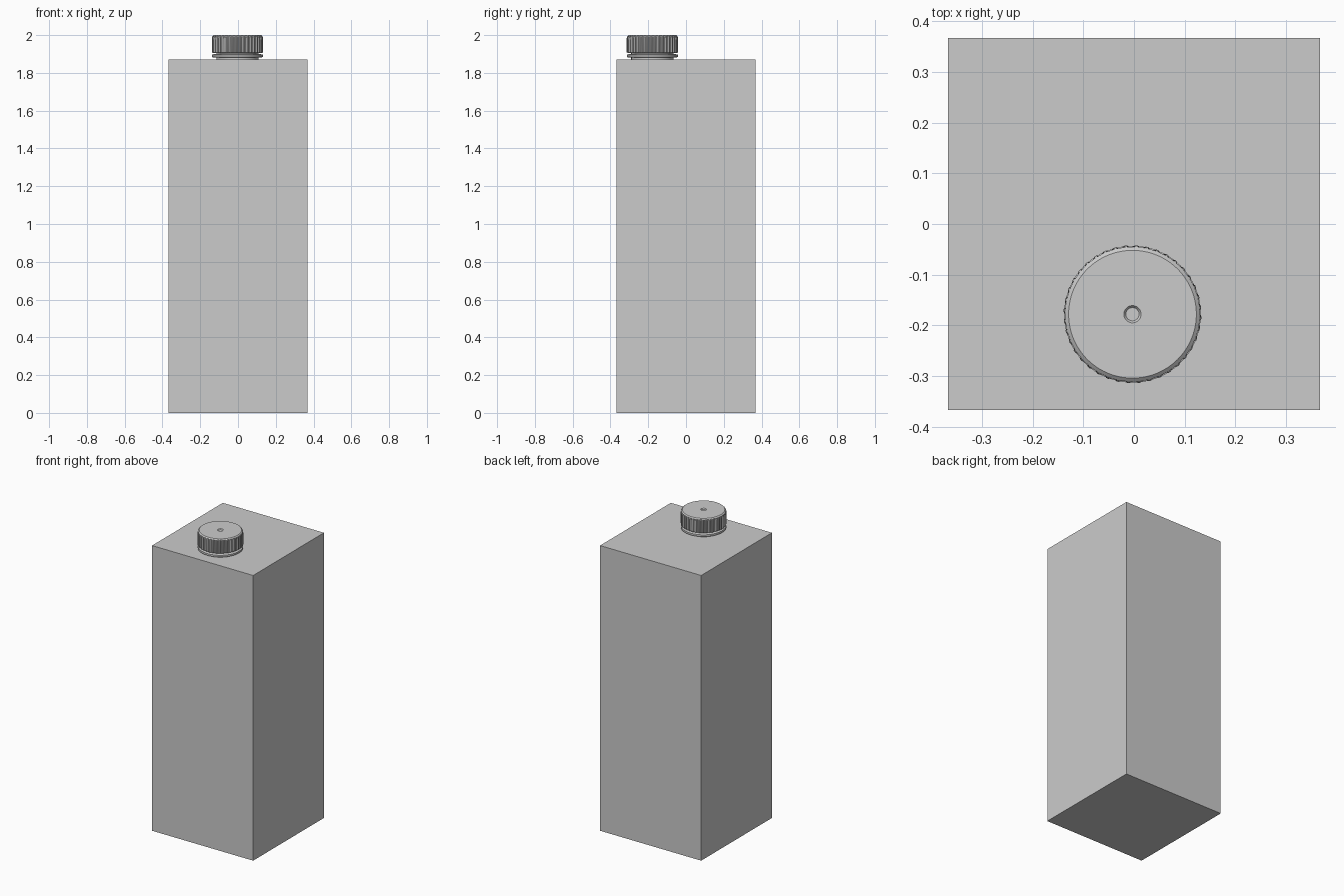
import bpy, bmesh, math

cube = bpy.data.objects.get("Cube")
if cube:
    bpy.data.objects.remove(cube)

grey = bpy.data.materials.new("carton grey")
grey.use_nodes = True
grey.diffuse_color = (0.6, 0.6, 0.6, 1)
grey.node_tree.nodes["Principled BSDF"].inputs["Base Color"].default_value = (0.6, 0.6, 0.6, 1)

BODY_TOP = 1.872
CAP_X, CAP_Y = -0.003, -0.178
RIBS = 40


def finish(name, bm, smooth=True):
    bmesh.ops.recalc_face_normals(bm, faces=bm.faces)
    mesh = bpy.data.meshes.new(name)
    bm.to_mesh(mesh)
    bm.free()
    mesh.materials.append(grey)
    obj = bpy.data.objects.new(name, mesh)
    bpy.context.collection.objects.link(obj)
    if smooth:
        bpy.ops.object.select_all(action='DESELECT')
        obj.select_set(True)
        bpy.context.view_layer.objects.active = obj
        bpy.ops.object.shade_smooth_by_angle(angle=math.radians(25))
    return obj


def lathe(name, profile, sides, rib=None):
    """Stack rings of (radius, height); rib(i) gives a groove depth for ribbed rings."""
    bm = bmesh.new()
    rings = []
    for radius, z, ribbed in profile:
        ring = []
        for i in range(sides):
            a = math.tau * i / sides
            r = radius - (rib(i) if ribbed else 0)
            ring.append(bm.verts.new((CAP_X + r * math.cos(a), CAP_Y + r * math.sin(a), z)))
        rings.append(ring)
    for low, high in zip(rings, rings[1:]):
        for i in range(sides):
            j = (i + 1) % sides
            bm.faces.new((low[i], low[j], high[j], high[i]))
    bm.faces.new(rings[0])
    bm.faces.new(rings[-1])
    return finish(name, bm)


# Carton body
bm = bmesh.new()
bmesh.ops.create_cube(bm, size=1)
for v in bm.verts:
    v.co.x *= 0.734
    v.co.y *= 0.734
    v.co.z = (v.co.z + 0.5) * BODY_TOP
finish("carton_body", bm, smooth=False)

# Spout neck between the carton and the cap
lathe("spout_neck", [(0.112, BODY_TOP - 0.01, False), (0.112, 1.92, False)], 64)

# Tamper ring
lathe("tamper_ring", [(0.125, 1.881, False), (0.135, 1.884, False),
                      (0.135, 1.896, False), (0.125, 1.899, False)], 64)

# Ribbed screw cap with a moulding dimple in the top
lathe("screw_cap", [(0.127, 1.905, False), (0.136, 1.908, True), (0.136, 1.984, True),
                    (0.133, 1.994, False), (0.126, 2.0, False), (0.017, 2.0, False),
                    (0.013, 1.995, False)],
      RIBS * 4, rib=lambda i: 0.006 if i % 4 in (0, 1) else 0)
